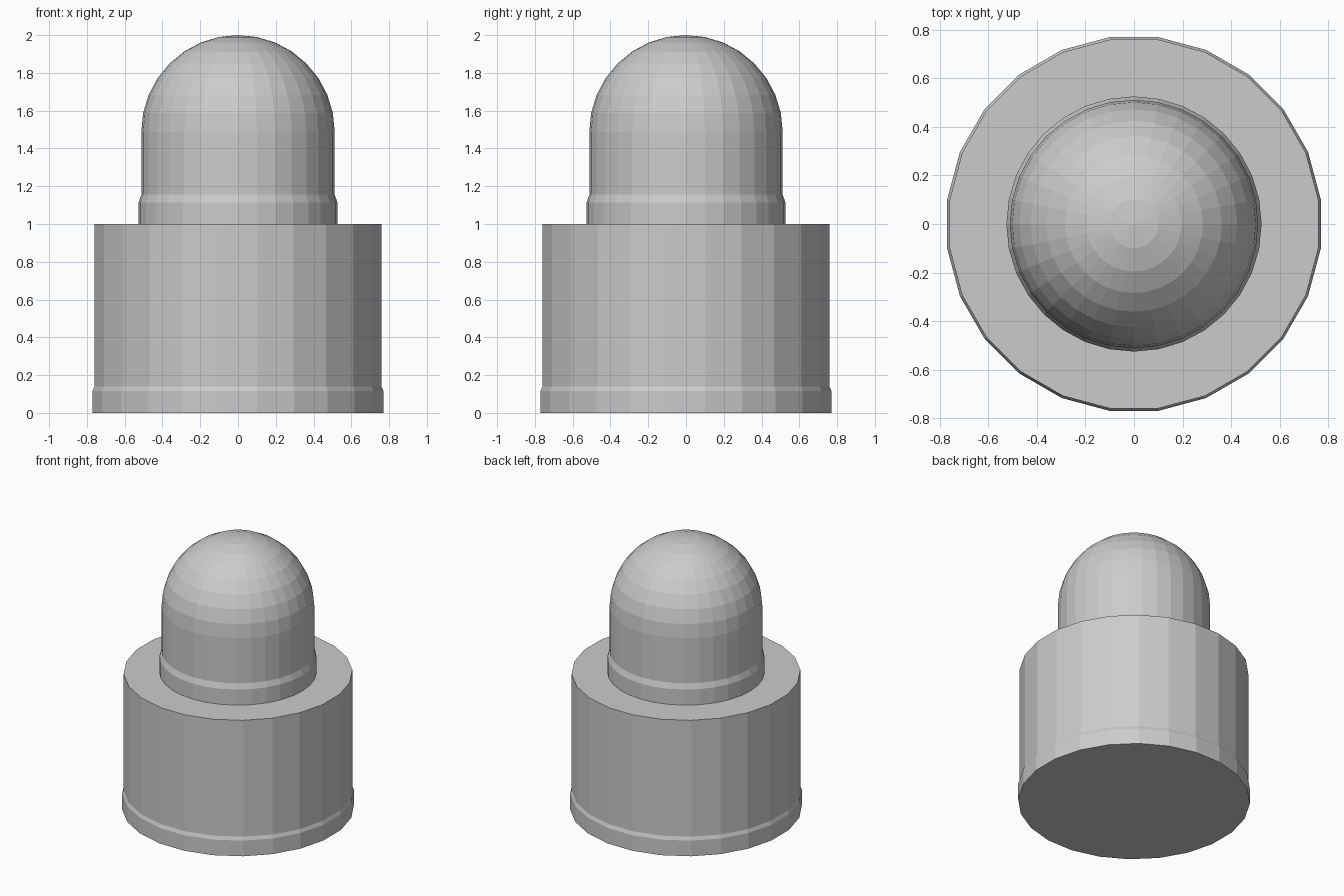
import bpy, bmesh
from math import sin, cos, pi

if "Cube" in bpy.data.objects:
    bpy.data.objects.remove(bpy.data.objects["Cube"])


def lathe(name, profile, sides, offset=0.0, cap_bottom=True):
    """Revolve (radius, z) points, bottom to top, around z."""
    bm = bmesh.new()
    rings = []
    for r, z in profile:
        angles = [2 * pi * (i + offset) / sides for i in range(sides)]
        rings.append([bm.verts.new((r * cos(a), r * sin(a), z)) for a in angles])
    for low, high in zip(rings, rings[1:]):
        for i in range(sides):
            j = (i + 1) % sides
            bm.faces.new((low[i], low[j], high[j], high[i]))
    if cap_bottom:
        bm.faces.new(rings[0][::-1])
    mesh = bpy.data.meshes.new(name)
    # close the top with a fan around a centre point
    top = max(profile[-1][1], 2.0 if name == "dome" else 0.0)
    tip = bm.verts.new((0, 0, top))
    for i in range(sides):
        bm.faces.new((rings[-1][i], rings[-1][(i + 1) % sides], tip))
    bm.to_mesh(mesh)
    bm.free()
    obj = bpy.data.objects.new(name, mesh)
    bpy.context.collection.objects.link(obj)
    return obj


# wide lower drum with a slightly thicker foot
k = 1 / cos(pi / 24)
lathe("base_drum", [(0.77 * k, 0), (0.77 * k, 0.115), (0.76 * k, 0.14), (0.76 * k, 1.0)],
      24, 0.5)

# narrow upper post: collar, straight wall, hemispherical cap
R = 0.512
dome = [(0.526, 1.0), (0.526, 1.115), (R, 1.155)]
dome += [(R * cos(pi * i / 16), 2.0 - R + R * sin(pi * i / 16)) for i in range(8)]
lathe("dome", dome, 32, 0.0, cap_bottom=False)
